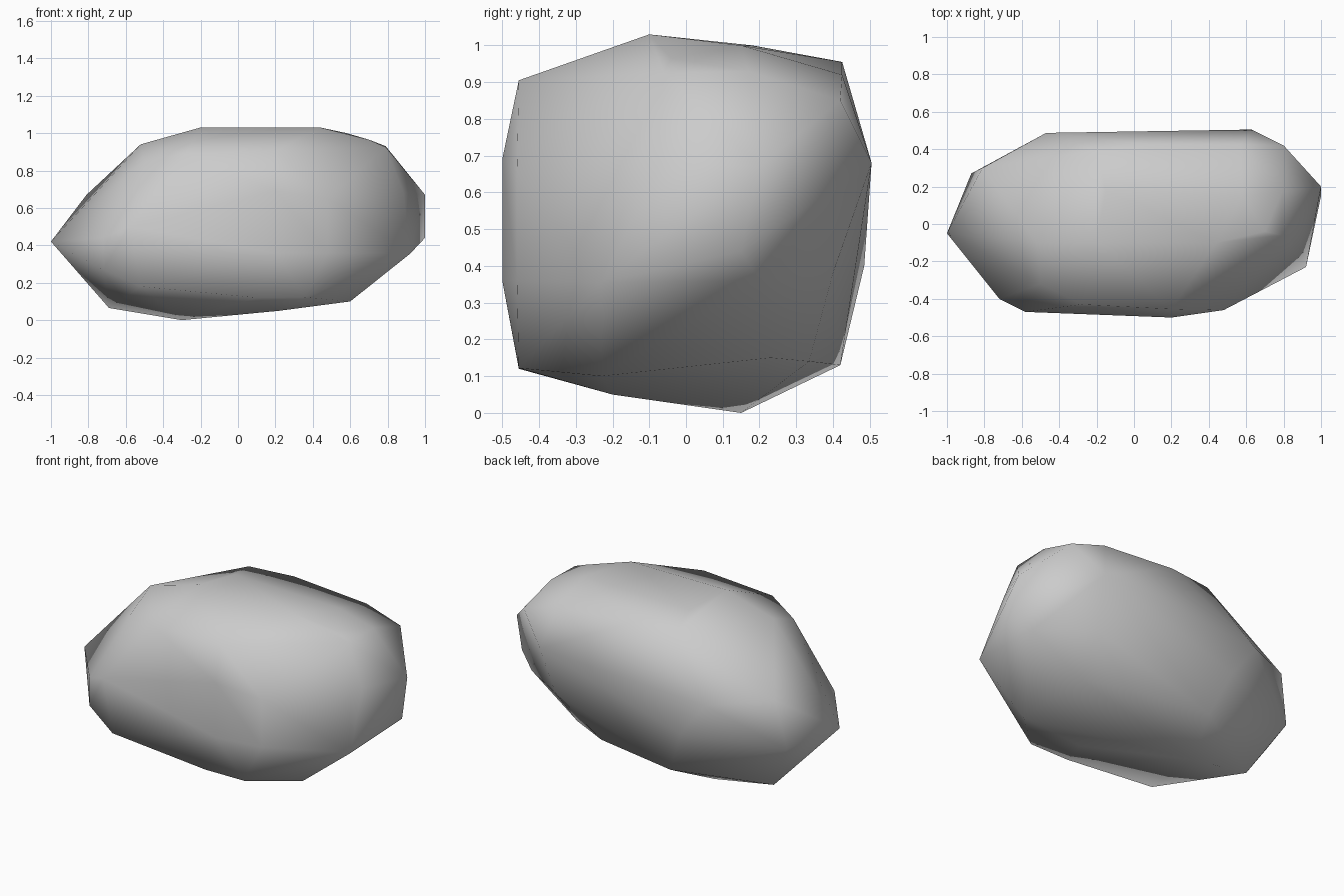
import bpy
import bmesh

# Remove the default cube
default_cube = bpy.data.objects.get("Cube")
if default_cube:
    bpy.data.objects.remove(default_cube, do_unlink=True)


def make_material(name, colour):
    """Plain single-colour material."""
    material = bpy.data.materials.new(name)
    material.use_nodes = True
    material.diffuse_color = colour
    shader = material.node_tree.nodes["Principled BSDF"]
    shader.inputs["Base Color"].default_value = colour
    shader.inputs["Roughness"].default_value = 0.9
    return material


def make_boulder(name, bands, material):
    """Wrap a tight skin around the corner points of the stone bands."""
    shape = bmesh.new()
    for band in bands:
        for corner in band:
            shape.verts.new(corner)
    bmesh.ops.convex_hull(shape, input=shape.verts[:])
    # Discard corners swallowed by the skin
    loose = [vert for vert in shape.verts if not vert.link_faces]
    bmesh.ops.delete(shape, geom=loose, context="VERTS")
    bmesh.ops.recalc_face_normals(shape, faces=shape.faces[:])

    mesh = bpy.data.meshes.new(name)
    shape.to_mesh(mesh)
    shape.free()
    mesh.materials.append(material)
    boulder = bpy.data.objects.new(name, mesh)
    bpy.context.collection.objects.link(boulder)
    return boulder


# Underside: the low ridge the stone rests on and its bottom rim
underside = [
    (-.3, .15, 0), (.22, -.2, .05), (-.69, .14, .065), (.6, -.23, .1),
    (.1, -.455, .12), (.36, -.455, .122), (-.52, -.465, .18),
    (-.19, .42, .13), (.335, .335, .14), (.57, .23, .15),
]

# Lower flank: corners where the sides turn inwards to the base
lower_flank = [
    (-.72, -.4, .27), (.2, -.5, .36), (.48, -.46, .36), (.92, -.23, .355),
    (.9, .2, .36), (1, .15, .44), (.6, .4, .38), (-.3, .485, .4),
    (-.87, .27, .38), (-1, -.05, .42), (-.72, -.4, .44),
]

# Upper flank: widest part of the stone, below the shoulders
upper_flank = [
    (-.58, -.47, .5), (.2, -.5, .69), (.48, -.46, .65), (.885, -.07, .68),
    (1, .2, .67), (.63, .505, .68), (-.47, .487, .62), (-.81, .3, .67),
]

# Shoulders: rounded rim around the crown
shoulders = [
    (-.5, -.32, .85), (-.28, -.43, .89), (.2, -.455, .905),
    (.79, -.06, .925), (.79, .17, .93), (.8, .42, .85), (.57, .425, .92),
    (.08, .425, .955), (-.2, .39, .955), (-.52, -.1, .94),
]

# Crown: nearly level top
crown = [
    (-.2, -.1, 1.03), (.44, -.1, 1.03), (.58, .15, 1), (-.15, .18, 1),
    (.7, -.04, .965),
]

stone_grey = make_material("stone grey", (.6, .6, .6, 1))
boulder = make_boulder(
    "boulder",
    [underside, lower_flank, upper_flank, shoulders, crown],
    stone_grey,
)

# Soft shading across all the facets
for polygon in boulder.data.polygons:
    polygon.use_smooth = True
